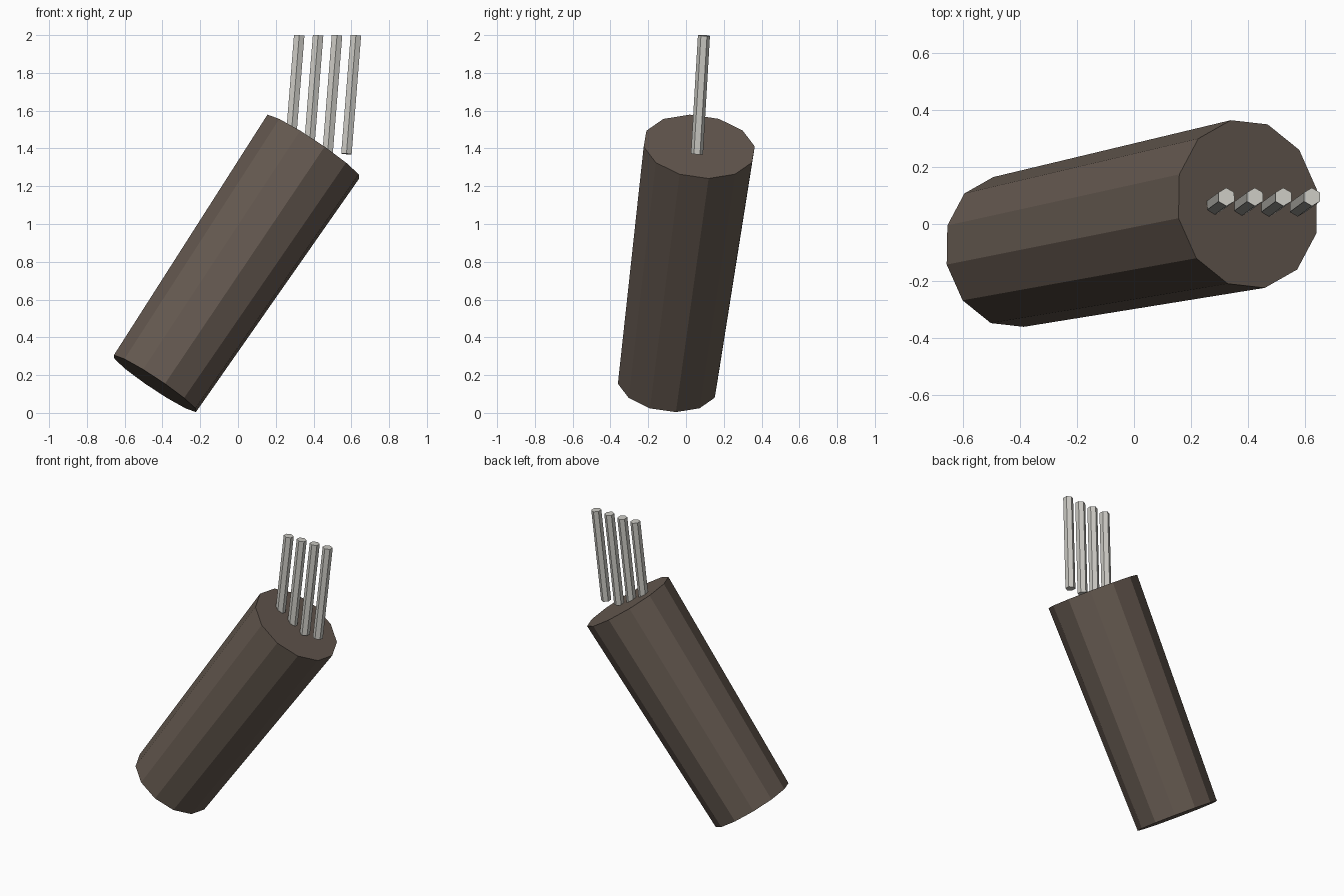
import bpy, bmesh
from math import sin, cos, pi, radians, asin, atan2
from mathutils import Vector, Euler

if "Cube" in bpy.data.objects:
    bpy.data.objects.remove(bpy.data.objects["Cube"])


def material(name, color):
    m = bpy.data.materials.new(name)
    m.diffuse_color = (*color, 1)
    m.use_nodes = True
    m.node_tree.nodes["Principled BSDF"].inputs["Base Color"].default_value = m.diffuse_color
    return m


def prism(name, start, end, r0, r1, sides, phase, mat):
    """Flat-sided (tapered) cylinder between two centre points."""
    start, end = Vector(start), Vector(end)
    d = (end - start).normalized()
    rot = Euler((-asin(d.y), atan2(d.x, d.z), 0)).to_matrix()
    bm = bmesh.new()
    rings = []
    for centre, r in ((start, r0), (end, r1)):
        ring = []
        for i in range(sides):
            t = phase + 2 * pi * i / sides
            ring.append(bm.verts.new(centre + rot @ Vector((r * cos(t), r * sin(t), 0))))
        rings.append(ring)
    low, top = rings
    for i in range(sides):
        j = (i + 1) % sides
        bm.faces.new((low[i], low[j], top[j], top[i]))
    bm.faces.new(low[::-1])
    bm.faces.new(top)
    mesh = bpy.data.meshes.new(name)
    bm.to_mesh(mesh)
    bm.free()
    mesh.materials.append(mat)
    ob = bpy.data.objects.new(name, mesh)
    bpy.context.collection.objects.link(ob)
    return ob


brown = material("dark_brown", (0.13, 0.10, 0.08))
steel = material("pale_metal", (0.60, 0.59, 0.55))

# leaning twelve-sided stump, slightly wider at the top
prism("stump", (-0.44, -0.098, 0.155), (0.399, 0.07, 1.41),
      0.268, 0.30, 12, radians(9.6), brown)

# row of four hexagonal rods, sunk into or just above the sloping end
for i in range(4):
    x = 0.1 * i
    prism(f"rod_{i + 1}", (0.274 + x, 0.058, 1.371), (0.324 + x, 0.095, 1.998),
          0.032, 0.032, 6, pi / 2, steel)
